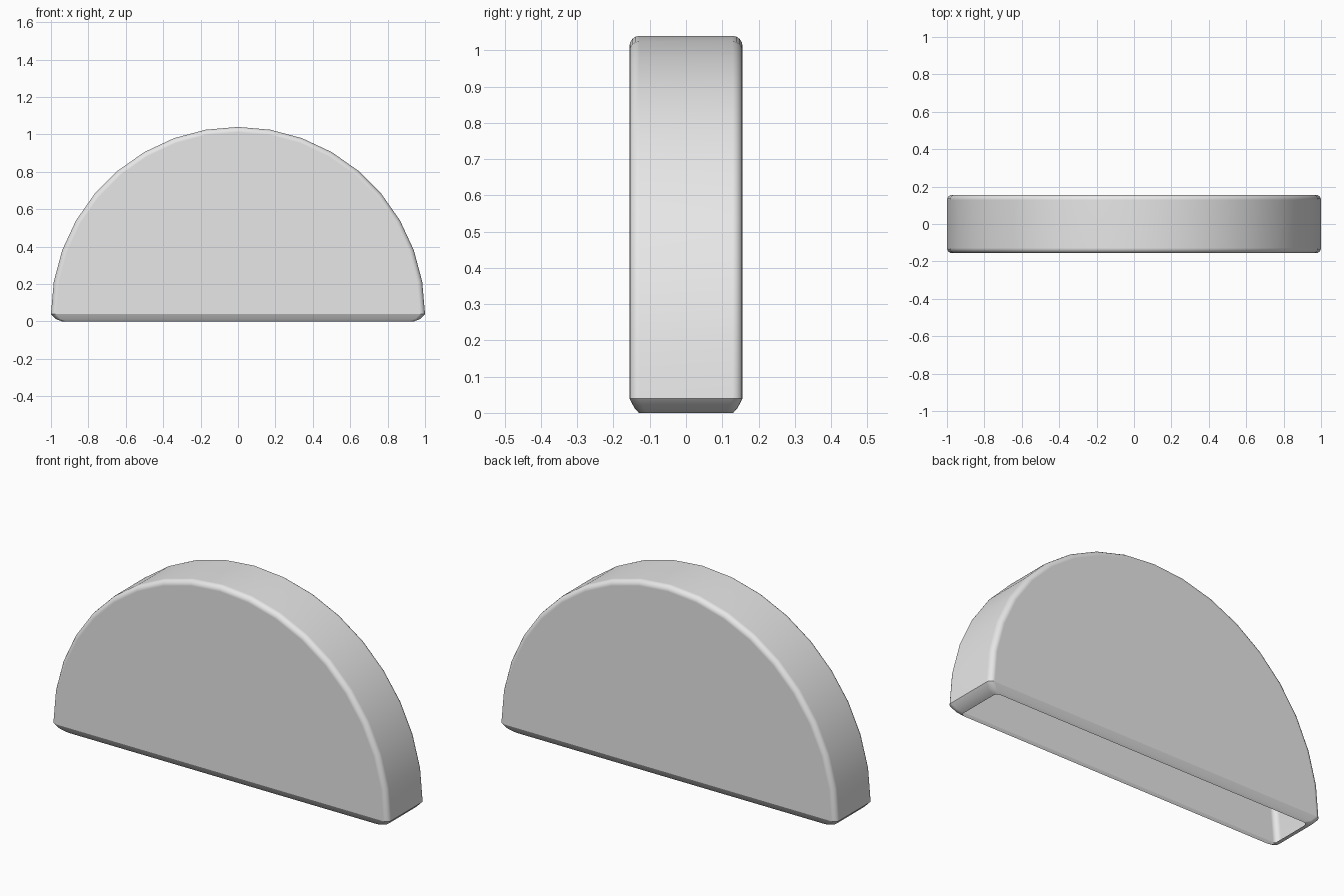
import bpy, bmesh, math

cube = bpy.data.objects.get("Cube")
if cube:
    bpy.data.objects.remove(cube, do_unlink=True)

RADIUS, DEPTH, BASE, ROUND = 1.0, 0.156, 0.04, 0.028
ARC_STEPS, ROUND_STEPS = 18, 4

# Plain grey material
grey = bpy.data.materials.new("light_grey")
grey.use_nodes = True
grey.diffuse_color = (0.8, 0.8, 0.8, 1)
grey.node_tree.nodes["Principled BSDF"].inputs["Base Color"].default_value = (0.8, 0.8, 0.8, 1)

# Rounded cross-section of the arch band, front to back: (radius, y)
front = []
for i in range(ROUND_STEPS + 1):
    a = math.pi / 2 * i / ROUND_STEPS
    front.append((RADIUS - ROUND * (1 - math.sin(a)), -DEPTH + ROUND * (1 - math.cos(a))))
profile = front + [(r, -y) for r, y in reversed(front)]

# Sweep the section over a half circle
bm = bmesh.new()
sections = []
for k in range(ARC_STEPS + 1):
    t = math.pi * k / ARC_STEPS
    sections.append([bm.verts.new((r * math.cos(t), y, BASE + r * math.sin(t))) for r, y in profile])
for a, b in zip(sections, sections[1:]):
    for j in range(len(profile) - 1):
        bm.faces.new((a[j], a[j + 1], b[j + 1], b[j]))

# Flat front and back walls
bm.faces.new([s[0] for s in sections])
bm.faces.new([s[-1] for s in reversed(sections)])

# Inward-curling lower lip, left open underneath
ring = sections[0] + sections[-1][::-1]
for half_x, half_y, z in ((0.975, 0.142, 0.013), (0.94, 0.13, 0.0)):
    lower = [bm.verts.new((v.co.x * half_x / RADIUS, v.co.y * half_y / DEPTH, z)) for v in sections[0] + sections[-1][::-1]]
    for j in range(len(ring)):
        n = (j + 1) % len(ring)
        bm.faces.new((ring[j], ring[n], lower[n], lower[j]))
    ring = lower

bmesh.ops.recalc_face_normals(bm, faces=bm.faces)
# An open shell: make sure the front wall points outward
wall = min(bm.faces, key=lambda f: f.calc_center_median().y)
if wall.normal.y > 0:
    bmesh.ops.reverse_faces(bm, faces=bm.faces)

mesh = bpy.data.meshes.new("half_round_shell")
bm.to_mesh(mesh)
bm.free()
mesh.materials.append(grey)
shell = bpy.data.objects.new("half_round_shell", mesh)
bpy.context.collection.objects.link(shell)

# Smooth curves with flat walls and a crisp lower edge
bpy.ops.object.select_all(action="DESELECT")
shell.select_set(True)
bpy.context.view_layer.objects.active = shell
bpy.ops.object.shade_smooth_by_angle(angle=math.radians(26))
weighted = shell.modifiers.new("flat_walls", "WEIGHTED_NORMAL")
weighted.keep_sharp = True
